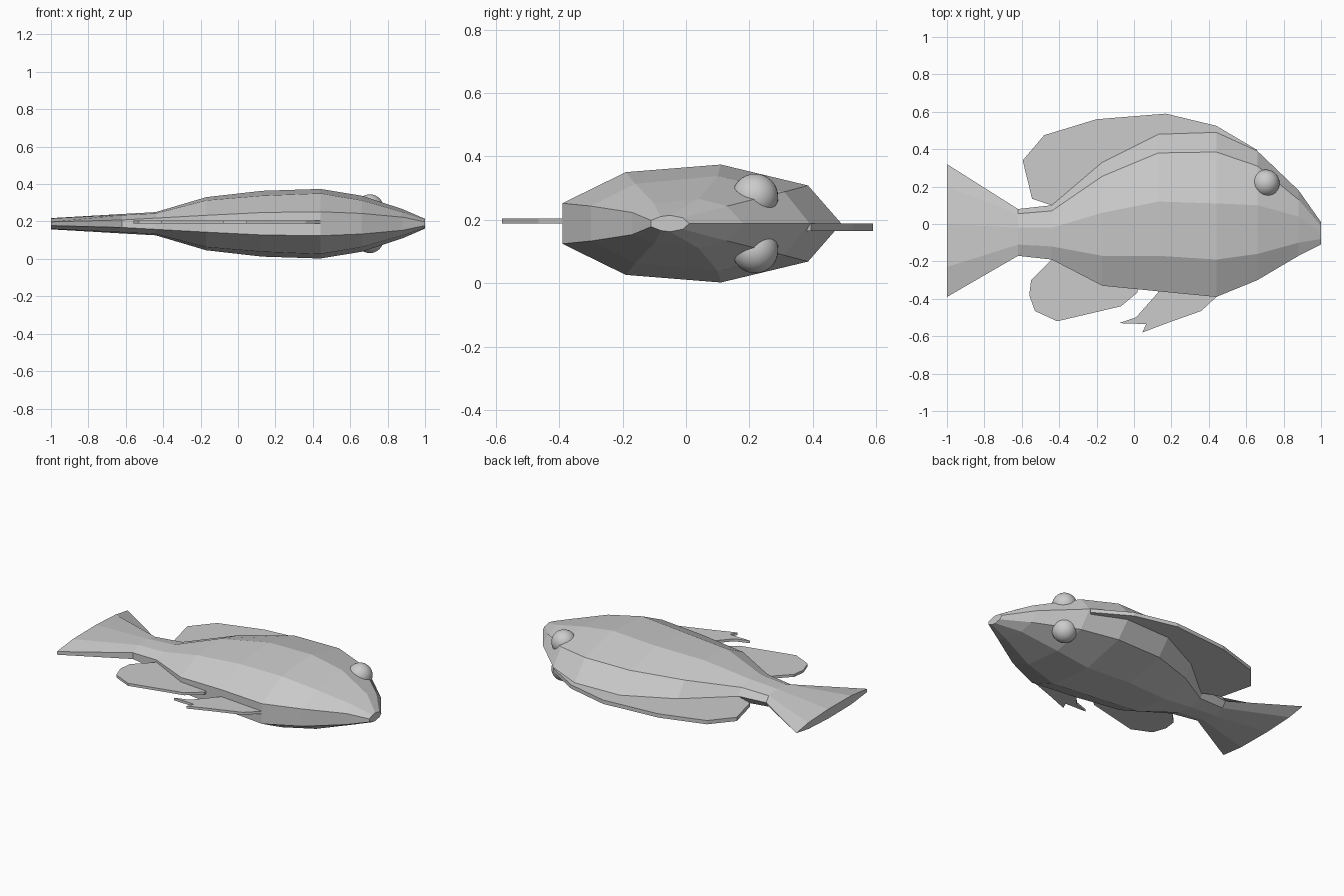
import bpy
import bmesh
from mathutils import Matrix

cube = bpy.data.objects.get("Cube")
if cube:
    bpy.data.objects.remove(cube, do_unlink=True)

MID = 0.188  # height of the symmetry plane

grey = bpy.data.materials.new("plain_grey")
grey.use_nodes = True
colour = (0.6, 0.6, 0.6, 1.0)
grey.diffuse_color = colour
grey.node_tree.nodes["Principled BSDF"].inputs["Base Color"].default_value = colour


def finish(name, bm, smooth=False):
    """Turn a bmesh into a named, coloured object."""
    bmesh.ops.recalc_face_normals(bm, faces=bm.faces)
    for face in bm.faces:
        face.smooth = smooth
    mesh = bpy.data.meshes.new(name)
    bm.to_mesh(mesh)
    bm.free()
    mesh.materials.append(grey)
    obj = bpy.data.objects.new(name, mesh)
    bpy.context.collection.objects.link(obj)
    return obj


# Body and tail: each station is x, then (y, half thickness) pairs
# from belly to upper flank, then y of the back ridge
stations = [
    (-1.0, (-.39, .01), (-.23, .028), (0, .03), (.2, .02), .32),
    (-.62, (-.17, .02), (-.11, .046), (-.02, .052), (.055, .035), .08),
    (-.44, (-.19, .03), (-.12, .055), (-.02, .062), (.07, .045), .10),
    (-.17, (-.33, .045), (-.17, .125), (.06, .142), (.255, .09), .33),
    (.13, (-.36, .06), (-.17, .15), (.12, .176), (.38, .12), .48),
    (.44, (-.39, .064), (-.19, .162), (.11, .186), (.385, .12), .49),
    (.66, (-.30, .055), (-.16, .125), (.10, .15), (.31, .1), .39),
    (.88, (-.17, .035), (-.1, .062), (.04, .078), (.13, .055), .18),
    (1.0, (-.11, .01), (-.08, .022), (-.05, .026), (-.01, .018), .01),
]


def build_body():
    bm = bmesh.new()
    rings = []
    for x, *flank, ridge in stations:
        section = [(y, h) for y, h in flank] + [(ridge, 0)]
        section += [(y, -h) for y, h in reversed(flank)]
        rings.append([bm.verts.new((x, y, MID + h)) for y, h in section])
    for ring, following in zip(rings, rings[1:]):
        count = len(ring)
        for i in range(count):
            j = (i + 1) % count
            bm.faces.new((ring[i], ring[j], following[j], following[i]))
    bm.faces.new(rings[0])
    bm.faces.new(rings[-1])
    finish("body", bm)


def build_fin(name, outline, low, high):
    """Extrude a flat outline between two heights."""
    bm = bmesh.new()
    face = bm.faces.new([bm.verts.new((x, y, low)) for x, y in outline])
    grown = bmesh.ops.extrude_face_region(bm, geom=[face])
    moved = [v for v in grown["geom"] if isinstance(v, bmesh.types.BMVert)]
    bmesh.ops.translate(bm, verts=moved, vec=(0, 0, high - low))
    finish(name, bm)


def build_eye(name, side):
    bm = bmesh.new()
    place = Matrix.Translation((.705, .218, MID + side * .084))
    bmesh.ops.create_uvsphere(bm, u_segments=32, v_segments=16,
                              radius=.073, matrix=place)
    finish(name, bm, smooth=True)


build_body()

# Fins: the last points of each outline lie inside the body
build_fin("dorsal_fin", [
    (-.44, .10), (-.545, .135), (-.595, .34), (-.48, .475), (-.2, .56),
    (.17, .59), (.44, .525), (.66, .395), (.62, .36), (.13, .4), (-.17, .27),
    (-.42, .07)], MID - .024, MID)
build_fin("anal_fin", [
    (-.44, -.19), (-.55, -.30), (-.56, -.38), (-.53, -.465), (-.41, -.52),
    (-.07, -.44), (.02, -.365), (.02, -.3), (-.17, -.28), (-.4, -.16)],
    MID, MID + .016)
build_fin("pelvic_fin", [
    (.13, -.365), (.01, -.5), (-.08, -.53), (.065, -.535), (.045, -.58),
    (.19, -.525), (.36, -.465), (.44, -.39), (.42, -.34), (.13, -.32)],
    MID, MID + .016)

# Eyes, one on each flank
build_eye("left_eye", 1)
build_eye("right_eye", -1)
